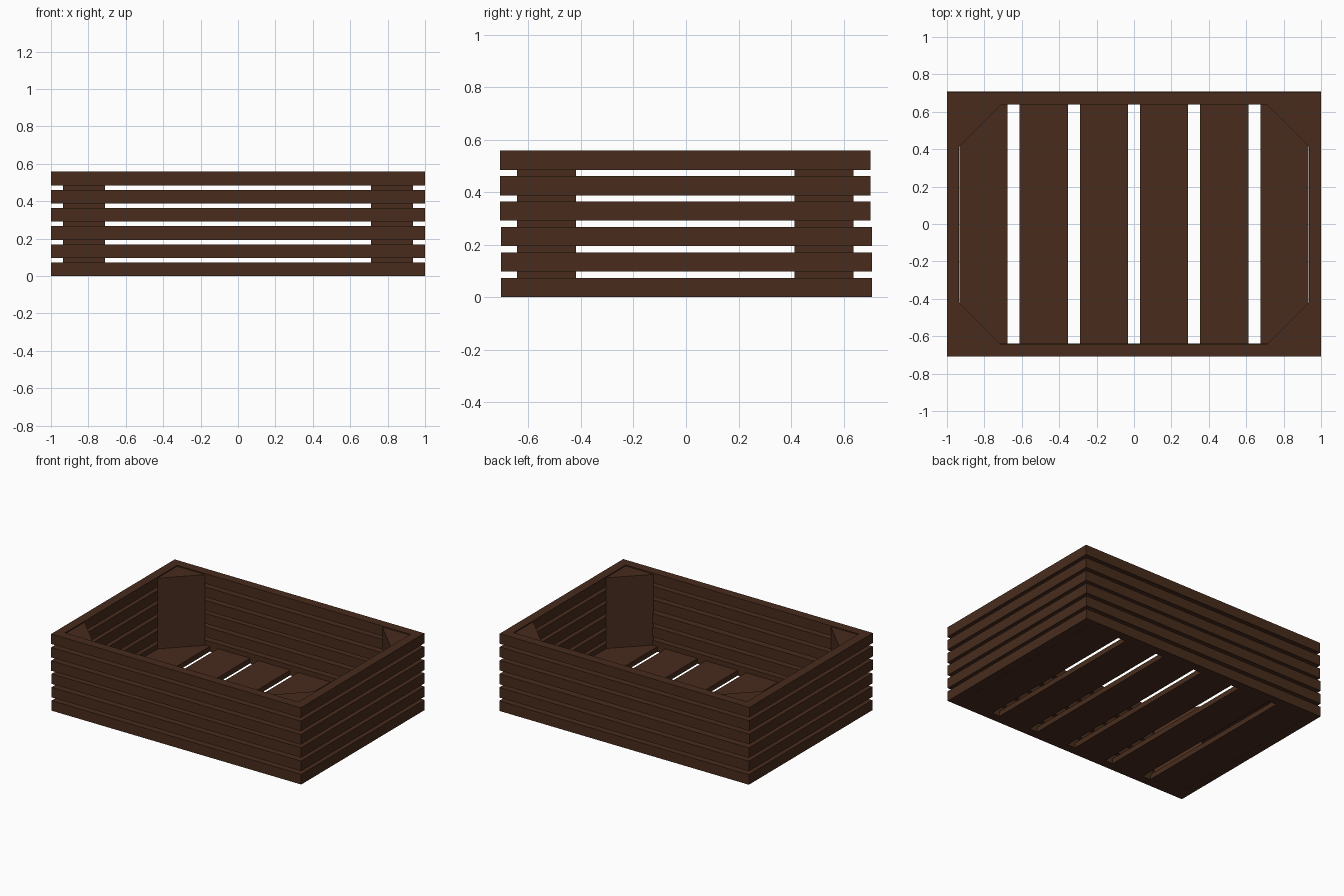
import bpy, bmesh

if "Cube" in bpy.data.objects:
    bpy.data.objects.remove(bpy.data.objects["Cube"])

wood = bpy.data.materials.new("dark_wood")
wood.diffuse_color = (0.065, 0.025, 0.012, 1)
wood.use_nodes = True
wood.node_tree.nodes["Principled BSDF"].inputs["Base Color"].default_value = wood.diffuse_color


def finish(name, bm):
    bmesh.ops.recalc_face_normals(bm, faces=bm.faces)
    me = bpy.data.meshes.new(name)
    bm.to_mesh(me)
    bm.free()
    me.materials.append(wood)
    ob = bpy.data.objects.new(name, me)
    bpy.context.collection.objects.link(ob)
    return ob


def extrude_up(bm, faces, h):
    r = bmesh.ops.extrude_face_region(bm, geom=faces)
    verts = [g for g in r["geom"] if isinstance(g, bmesh.types.BMVert)]
    bmesh.ops.translate(bm, verts=verts, vec=(0, 0, h))


def prism(name, pts, z0, z1):
    bm = bmesh.new()
    f = bm.faces.new([bm.verts.new((x, y, z0)) for x, y in pts])
    extrude_up(bm, [f], z1 - z0)
    return finish(name, bm)


def rect(hx, hy, dy=0):
    return [(-hx, -hy + dy), (hx, -hy + dy), (hx, hy + dy), (-hx, hy + dy)]


HX, HY, T = 1.0, 0.7065, 0.065
SLAT_H, PITCH = 0.073, 0.097

# Six rectangular slat rings with mitred corners; the upper three sit slightly forward
for i in range(6):
    dy = 0.002 if i < 3 else -0.003
    z = i * PITCH
    bm = bmesh.new()
    outer = [bm.verts.new((x, y, z)) for x, y in rect(HX, HY, dy)]
    inner = [bm.verts.new((x, y, z)) for x, y in rect(HX - T, HY - T, dy)]
    faces = [bm.faces.new((outer[k], outer[(k + 1) % 4], inner[(k + 1) % 4], inner[k]))
             for k in range(4)]
    extrude_up(bm, faces, SLAT_H)
    finish(f"slat_ring_{i + 1}", bm)

# Triangular corner posts
px, py, leg = HX - T, HY - T, 0.225
for sx in (-1, 1):
    for sy in (-1, 1):
        pts = [(sx * px, sy * py), (sx * (px - leg), sy * py), (sx * px, sy * (py - leg))]
        prism("corner_post", [(x, y - 0.003) for x, y in pts], 0.01, 0.55)

# Floor boards
for i in range(6):
    cx = (i - 2.5) * 0.322
    prism(f"floor_board_{i + 1}", [(x + cx, y) for x, y in rect(0.129, HY - T + 0.005)], 0.0, 0.038)
